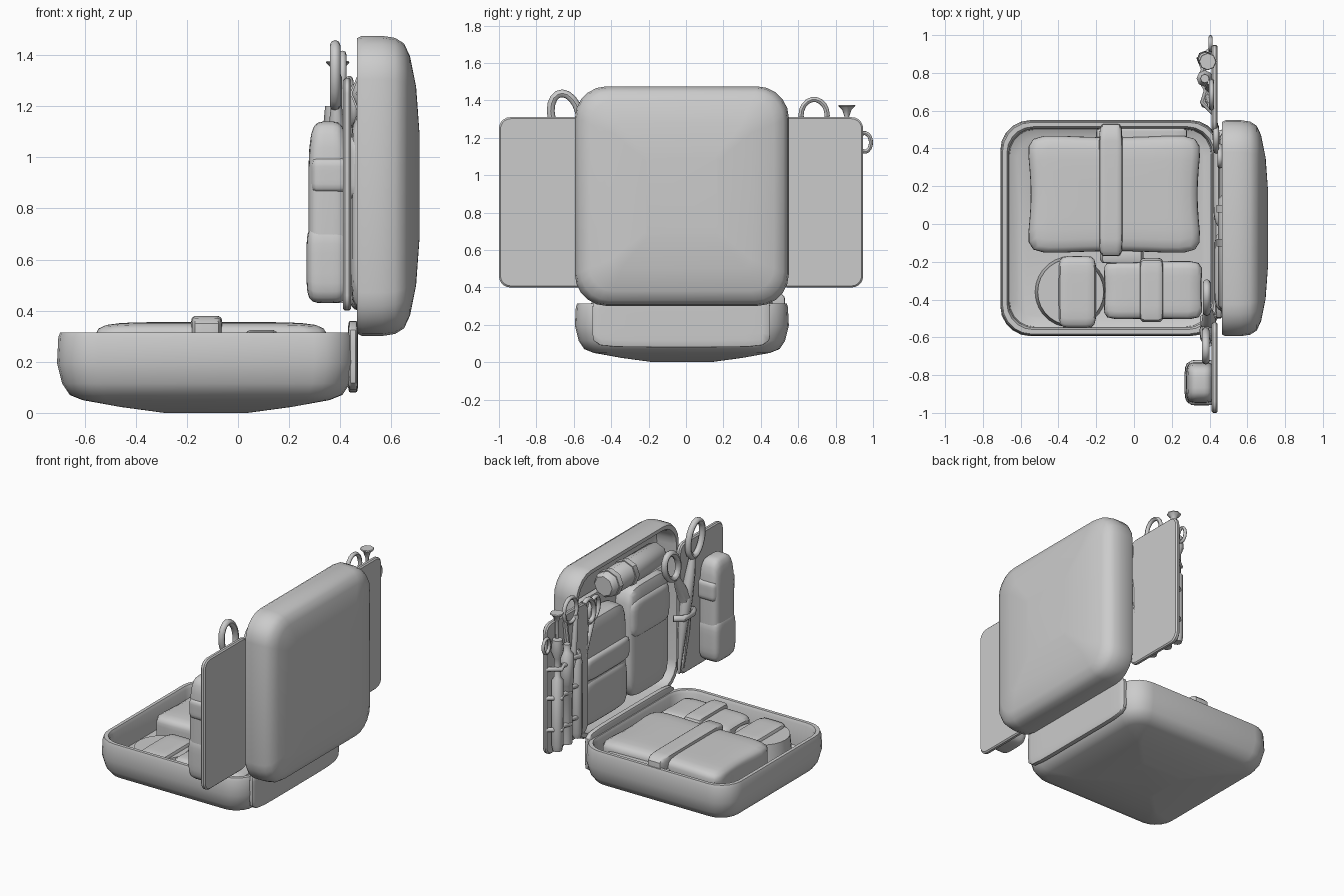
import bpy, bmesh, math
from mathutils import Matrix, Vector

if "Cube" in bpy.data.objects:
    bpy.data.objects.remove(bpy.data.objects["Cube"])

UP = Matrix.Identity(4)                                   # section in xy, height along z
SIDE = Matrix(((0, 0, 1, 0), (1, 0, 0, 0), (0, 1, 0, 0), (0, 0, 0, 1)))  # section in yz, height along x


def finish(name, bm, angle=40):
    bmesh.ops.recalc_face_normals(bm, faces=bm.faces)
    me = bpy.data.meshes.new(name)
    bm.to_mesh(me)
    bm.free()
    ob = bpy.data.objects.new(name, me)
    bpy.context.collection.objects.link(ob)
    bpy.ops.object.select_all(action='DESELECT')
    bpy.context.view_layer.objects.active = ob
    ob.select_set(True)
    bpy.ops.object.shade_smooth_by_angle(angle=math.radians(angle))
    return ob


def outline(a, b, r, n=5):
    pts = []
    for k, (sx, sy) in enumerate(((1, 1), (-1, 1), (-1, -1), (1, -1))):
        for i in range(n + 1):
            t = (k + i / n) * math.pi / 2
            pts.append((sx * (a - r) + r * math.cos(t), sy * (b - r) + r * math.sin(t)))
    return pts


def loft(name, centre, a, b, r, profile, frame):
    """Stack rounded rectangles; profile = (inset, height) pairs, ends capped."""
    bm = bmesh.new()
    rings = []
    for inset, h in profile:
        rr = max(r - inset * .6, .02)
        rr = min(rr, a - inset, b - inset)
        rings.append([bm.verts.new((x, y, h)) for x, y in outline(a - inset, b - inset, rr)])
    for p, q in zip(rings, rings[1:]):
        for i in range(len(p)):
            j = (i + 1) % len(p)
            bm.faces.new((p[i], p[j], q[j], q[i]))
    bm.faces.new(rings[0])
    bm.faces.new(rings[-1])
    bm.transform(Matrix.Translation(centre) @ frame)
    return finish(name, bm)


def pillow(name, lo, hi, k=6, cuts=7, pinch=0):
    """Soft stuffed block between two corners; pinch draws the sides in."""
    lo, hi = Vector(lo), Vector(hi)
    c, h = (lo + hi) / 2, (hi - lo) / 2
    bm = bmesh.new()
    bmesh.ops.create_cube(bm, size=2)
    bmesh.ops.subdivide_edges(bm, edges=bm.edges, cuts=cuts, use_grid_fill=True)
    for v in bm.verts:
        p = v.co.copy()
        s = max(map(abs, p)) / sum(abs(t) ** k for t in p) ** (1 / k)
        p *= s
        p.x, p.y = p.x * (1 - pinch * (1 - p.y ** 2)), p.y * (1 - pinch * (1 - p.x ** 2))
        v.co = c + Vector((p.x * h.x, p.y * h.y, p.z * h.z))
    return finish(name, bm)


def tube(name, pts, radius, cyclic=False):
    """Round bar; each point is (x, y, z) or (x, y, z, radius factor)."""
    cu = bpy.data.curves.new(name, 'CURVE')
    cu.dimensions = '3D'
    cu.bevel_depth, cu.bevel_resolution, cu.use_fill_caps = radius, 2, True
    sp = cu.splines.new('POLY')
    sp.points.add(len(pts) - 1)
    for q, p in zip(sp.points, pts):
        q.co = (*p[:3], 1)
        q.radius = p[3] if len(p) > 3 else 1
    sp.use_cyclic_u = cyclic
    ob = bpy.data.objects.new(name, cu)
    bpy.context.collection.objects.link(ob)
    bpy.ops.object.select_all(action='DESELECT')
    bpy.context.view_layer.objects.active = ob
    ob.select_set(True)
    bpy.ops.object.convert(target='MESH')
    bpy.ops.object.shade_smooth_by_angle(angle=math.radians(45))


def handle(name, x, y, z, ry, rz, radius, tilt=0):
    pts = []
    for i in range(18):
        t = i * math.tau / 18
        u, w = ry * math.cos(t), rz * math.sin(t)
        pts.append((x, y + u * math.cos(tilt) - w * math.sin(tilt),
                    z + u * math.sin(tilt) + w * math.cos(tilt)))
    tube(name, pts, radius, True)


# case halves: bulged outside, thin rim, hollow inside
tray = [(.42, -.315), (.25, -.292), (.1, -.265), (.05, -.245), (.02, -.2), (0, -.12), (.005, -.02),
        (.012, 0), (.035, 0), (.045, -.02), (.05, -.17), (.09, -.19)]
loft("case_tray", (-.125, -.022, .315), .583, .572, .16, tray, UP)
lid = [(.38, .245), (.2, .232), (.08, .208), (.03, .185), (.008, .15), (0, .1), (0, .02), (.01, 0),
       (.035, 0), (.045, .02), (.05, .14), (.09, .16)]
loft("case_lid", (.465, -.022, .888), .572, .587, .17, lid, SIDE)
pillow("hinge_strip", (.43, -.5, .08), (.47, .45, .36), 8)

# fold-out side panels
plate = [(.008, -.014), (0, -.006), (0, .01), (.008, .018)]
loft("tool_panel", (.425, .715, .855), .232, .455, .06, plate, SIDE)
loft("pouch_panel", (.425, -.76, .855), .24, .455, .06, plate, SIDE)

# pouch panel contents
pillow("panel_pouch", (.275, -.95, .44), (.43, -.73, 1.14), 4.5)
pillow("panel_pouch_pocket", (.268, -.955, .43), (.43, -.725, .74), 5)
pillow("panel_pouch_flap", (.285, -.96, .86), (.43, -.72, 1.0), 7)

# scissors
handle("scissors_large_handle", .38, -.645, 1.32, .075, .12, .021, .25)
handle("scissors_small_handle", .385, -.39, 1.22, .07, .1, .021, -.45)
tube("scissors_arm_a", [(.385, -.62, 1.2, .8), (.385, -.6, 1.1, 1.2), (.39, -.56, .93, 1.6),
                        (.4, -.53, .7, 1), (.405, -.5, .43, .3)], .027)
tube("scissors_arm_b", [(.39, -.45, 1.12, .8), (.395, -.5, 1.03, 1.3), (.395, -.56, .92, 1.6),
                        (.405, -.58, .7, 1), (.41, -.55, .45, .4)], .027)
tube("scissors_pivot", [(.36, -.56, .93), (.42, -.56, .93)], .03)
tube("scissors_strap", [(.4, -.65, .82), (.37, -.6, .82), (.37, -.5, .82), (.42, -.46, .82)], .022)

# lid contents: bandage roll, two pouches, backing
pillow("lid_backing", (.57, -.5, .38), (.62, .46, 1.2), 12)
tube("bandage_roll", [(.53, -.45, 1.25, .8), (.53, -.43, 1.25), (.53, .13, 1.25), (.53, .15, 1.25, .8)], .085)
for i, y in enumerate((-.12, .06)):
    tube(f"roll_band_{i}", [(.53, y, 1.25), (.53, y + .04, 1.25)], .092)
pillow("lid_pouch_middle", (.44, -.47, .40), (.6, -.03, 1.17), 6)
pillow("lid_pouch_middle_flap", (.425, -.46, .82), (.6, -.04, 1.09), 6)
pillow("lid_pouch_side", (.445, -.01, .40), (.6, .49, 1.12), 6)
pillow("lid_pouch_side_pocket", (.435, -.01, .40), (.6, .5, .72), 6)
pillow("lid_pouch_side_flap", (.42, -.02, .72), (.6, .5, .88), 6)

# clamp hung beside the lid
handle("clamp_ring_a", .435, .45, 1.22, .06, .085, .016, -.3)
handle("clamp_ring_b", .455, .36, 1.2, .05, .075, .014, .3)
tube("clamp_leg_a", [(.43, .48, 1.14), (.43, .51, .98, 1.2), (.43, .53, .7, .6)], .017)
tube("clamp_leg_b", [(.44, .4, 1.13), (.43, .5, .95, 1.2), (.43, .55, .7, .6)], .017)

# tool panel contents
handle("tweezer_loop", .41, .685, 1.32, .07, .085, .014)
tube("tweezer_leg_a", [(.405, .63, 1.27), (.395, .67, 1.0, 1.2), (.4, .66, .6, .7)], .017)
tube("tweezer_leg_b", [(.405, .75, 1.27), (.395, .72, 1.0, 1.2), (.4, .72, .6, .7)], .017)
tube("torch", [(.375, .77, .44, .9), (.375, .77, .85), (.375, .77, .86, 1.15), (.375, .77, 1.06, 1.15),
               (.375, .77, 1.08, .7), (.375, .77, 1.13, .6)], .038)
tube("slim_case", [(.385, .645, .43, .7), (.385, .645, .47), (.385, .645, .95), (.385, .645, 1.0, .6)], .036)
tube("examiner", [(.375, .875, .43, .8), (.375, .875, .47), (.375, .875, .92), (.375, .875, .94, .6),
                  (.375, .875, 1.07, .6), (.375, .875, 1.12, 1.1), (.375, .875, 1.2, .9)], .038)
tube("pin_head", [(.39, .86, 1.15, .35), (.39, .86, 1.31, .35), (.39, .86, 1.35, .75),
                  (.39, .86, 1.37, 1.4), (.39, .86, 1.376, 1.3)], .033)
handle("side_ring", .405, .955, 1.175, .034, .05, .011)
for i, z in enumerate((.58, .8, 1.0)):
    tube(f"tool_strap_{i}", [(.42, .59, z), (.365, .645, z), (.385, .71, z), (.35, .77, z),
                             (.37, .82, z), (.345, .875, z), (.42, .93, z)], .016)

# tray contents: large strapped bundle
pillow("large_bundle", (-.585, -.17, .13), (.375, .485, .355), 7, 9, .08)
pillow("large_bundle_strap", (-.185, -.17, .15), (-.06, .53, .38), 9)
pillow("bundle_clip", (-.2, .44, .2), (.28, .51, .3), 8)

# tray contents: front row
bm = bmesh.new()
bmesh.ops.create_cone(bm, cap_ends=True, segments=28, radius1=.19, radius2=.175, depth=.15,
                      matrix=Matrix.Translation((-.335, -.36, .19)))
finish("round_tin", bm)
pillow("small_packet", (-.40, -.55, .12), (-.2, -.17, .29), 7)
pillow("small_bundle", (-.17, -.51, .12), (.37, -.19, .3), 7, 7, .05)
pillow("small_bundle_strap", (.03, -.52, .12), (.155, -.18, .325), 9)
pillow("buckle", (-.18, -.21, .2), (.05, -.13, .3), 6, 3)
